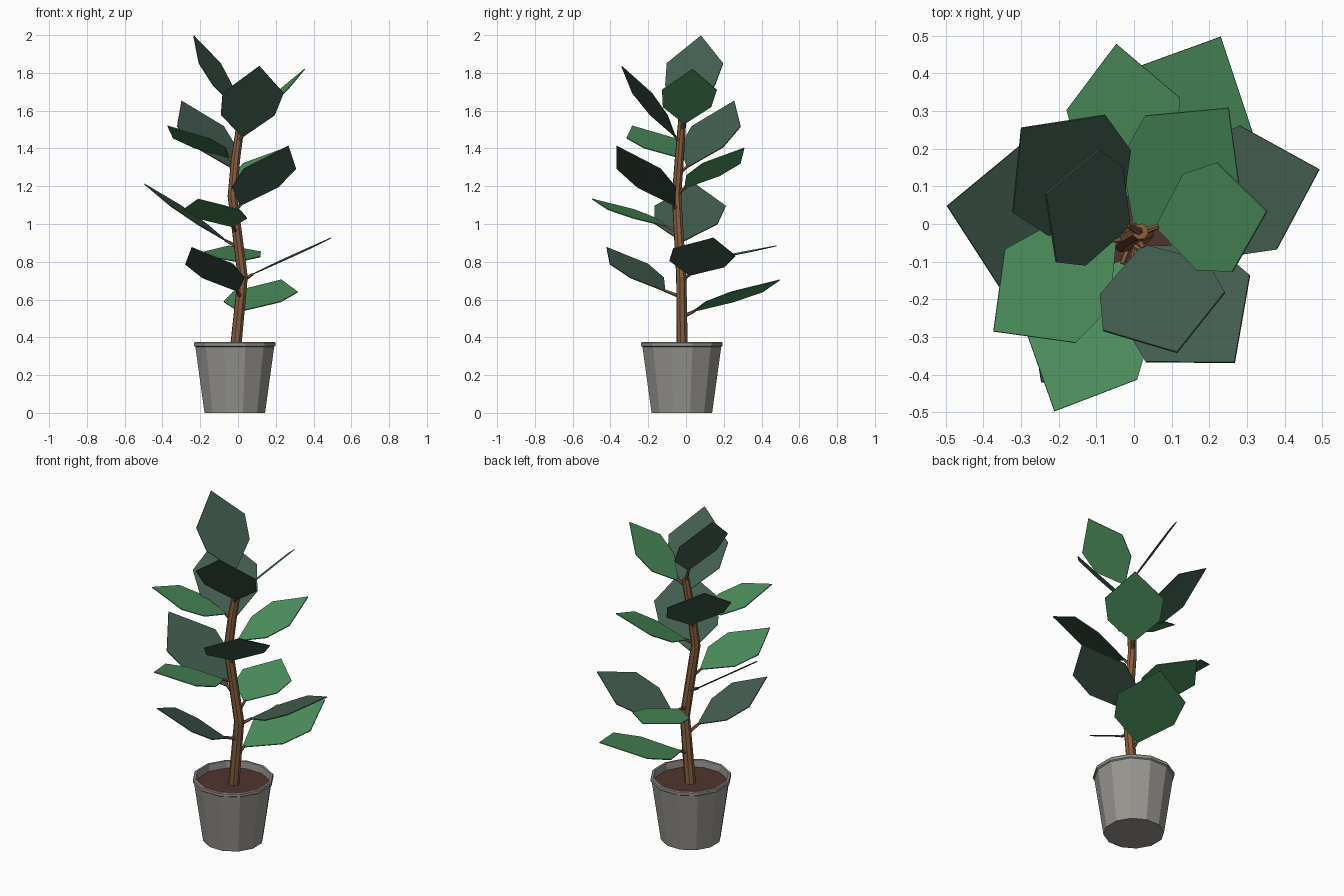
import bpy, bmesh, math
from mathutils import Vector

if "Cube" in bpy.data.objects:
    bpy.data.objects.remove(bpy.data.objects["Cube"])

def material(name, rgb):
    m = bpy.data.materials.new(name)
    m.diffuse_color = (*rgb, 1)
    m.use_nodes = True
    m.node_tree.nodes["Principled BSDF"].inputs["Base Color"].default_value = m.diffuse_color
    return m

GREEN = material("leaf green", (0.075, 0.285, 0.11))
DARK = material("dark leaf green", (0.056, 0.11, 0.079))
BARK = material("bark brown", (0.25, 0.115, 0.05))
SOIL = material("soil brown", (0.08, 0.034, 0.026))
GREY = material("pot grey", (0.31, 0.30, 0.275))

def add_object(name, bm, mat):
    bmesh.ops.recalc_face_normals(bm, faces=bm.faces)
    me = bpy.data.meshes.new(name)
    bm.to_mesh(me)
    bm.free()
    me.materials.append(mat)
    ob = bpy.data.objects.new(name, me)
    bpy.context.collection.objects.link(ob)
    return ob

def skin(bm, rings):
    """Bridge rings of vertices and cap both ends."""
    n = len(rings[0])
    for a, b in zip(rings, rings[1:]):
        for i in range(n):
            j = (i + 1) % n
            bm.faces.new((a[i], a[j], b[j], b[i]))
    bm.faces.new(rings[0])
    bm.faces.new(rings[-1])

def lathe(name, profile, centre, mat, n=12):
    bm = bmesh.new()
    ang = [(i + 0.5) * math.tau / n for i in range(n)]
    skin(bm, [[bm.verts.new((centre[0] + r * math.cos(a), centre[1] + r * math.sin(a), z))
               for a in ang] for r, z in profile])
    return add_object(name, bm, mat)

def tube(name, points, radii, mat, n):
    bm = bmesh.new()
    pts = [Vector(p) for p in points]
    rings = []
    for i, p in enumerate(pts):
        d = (pts[min(i + 1, len(pts) - 1)] - pts[max(i - 1, 0)]).normalized()
        u = d.cross(Vector((0.3, 1, 0.1))).normalized()
        v = d.cross(u)
        rings.append([bm.verts.new(p + radii[i] * (u * math.cos(k * math.tau / n)
                                                   + v * math.sin(k * math.tau / n)))
                      for k in range(n)])
    skin(bm, rings)
    return add_object(name, bm, mat)

# pot and soil
C = (-0.017, -0.022)
lathe("pot", [(0.166, 0), (0.216, 0.35), (0.223, 0.355), (0.223, 0.37), (0.219, 0.375),
              (0.207, 0.375), (0.203, 0.325)], C, GREY)
lathe("soil", [(0.2, 0.32), (0.203, 0.333)], C, SOIL)

# bent trunk
TRUNK = [Vector(p) for p in ((-0.015, -0.02, 0.32), (0.025, -0.025, 0.72),
                             (-0.03, -0.05, 1.15), (-0.012, -0.035, 1.35), (0.017, -0.02, 1.55))]
tube("trunk", TRUNK, [0.031, 0.028, 0.026, 0.025, 0.022], BARK, 8)

def trunk_at(z):
    z = min(z, 1.54)
    for a, b in zip(TRUNK, TRUNK[1:]):
        if z <= b.z:
            return a.lerp(b, (z - a.z) / (b.z - a.z))

# leaves: flat hexagons from base to tip, each on a short stalk
def leaf(i, base, tip, mat, roll=0):
    base, tip = Vector(base), Vector(tip)
    axis = tip - base
    side = axis.cross(Vector((0, 0, 1))).normalized() + Vector((0, 0, roll))
    bm = bmesh.new()
    outline = [(0, 0), (0.31, 0.31), (0.62, 0.352), (1, 0), (0.62, -0.352), (0.31, -0.31)]
    bm.faces.new([bm.verts.new(base + axis * t + side * (w * axis.length)) for t, w in outline])
    ob = add_object(f"leaf_{i}", bm, mat)
    mod = ob.modifiers.new("thickness", "SOLIDIFY")
    mod.thickness = 0.005
    mod.offset = 0
    tube(f"stalk_{i}", [trunk_at(base.z - 0.03), base + axis * 0.03], [0.011, 0.007], BARK, 6)

LEAVES = [
    ((0.006, 0.034, 0.536), (0.23, 0.497, 0.704), GREEN),
    ((0.0, -0.11, 0.643), (-0.246, -0.42, 0.876), DARK),
    ((0.065, 0.018, 0.728), (0.492, 0.145, 0.926), DARK, 0.11),
    ((0.0, 0.06, 0.80), (-0.047, 0.478, 0.884), GREEN),
    ((-0.055, -0.02, 0.905), (-0.496, 0.048, 1.212), DARK),
    ((-0.026, -0.095, 0.985), (-0.211, -0.497, 1.132), GREEN),
    ((0.01, -0.06, 1.097), (0.267, -0.368, 1.413), DARK),
    ((0.0, -0.008, 1.19), (0.251, 0.308, 1.402), GREEN),
    ((-0.036, 0.005, 1.297), (-0.299, 0.255, 1.651), DARK),
    ((-0.047, -0.038, 1.351), (-0.373, -0.285, 1.519), GREEN),
    ((0.024, -0.055, 1.46), (0.114, -0.341, 1.836), DARK),
    ((0.058, -0.008, 1.53), (0.353, 0.034, 1.82), GREEN),
    ((-0.011, -0.005, 1.613), (-0.235, 0.08, 1.997), DARK),
]
for i, spec in enumerate(LEAVES):
    leaf(i + 1, *spec)
